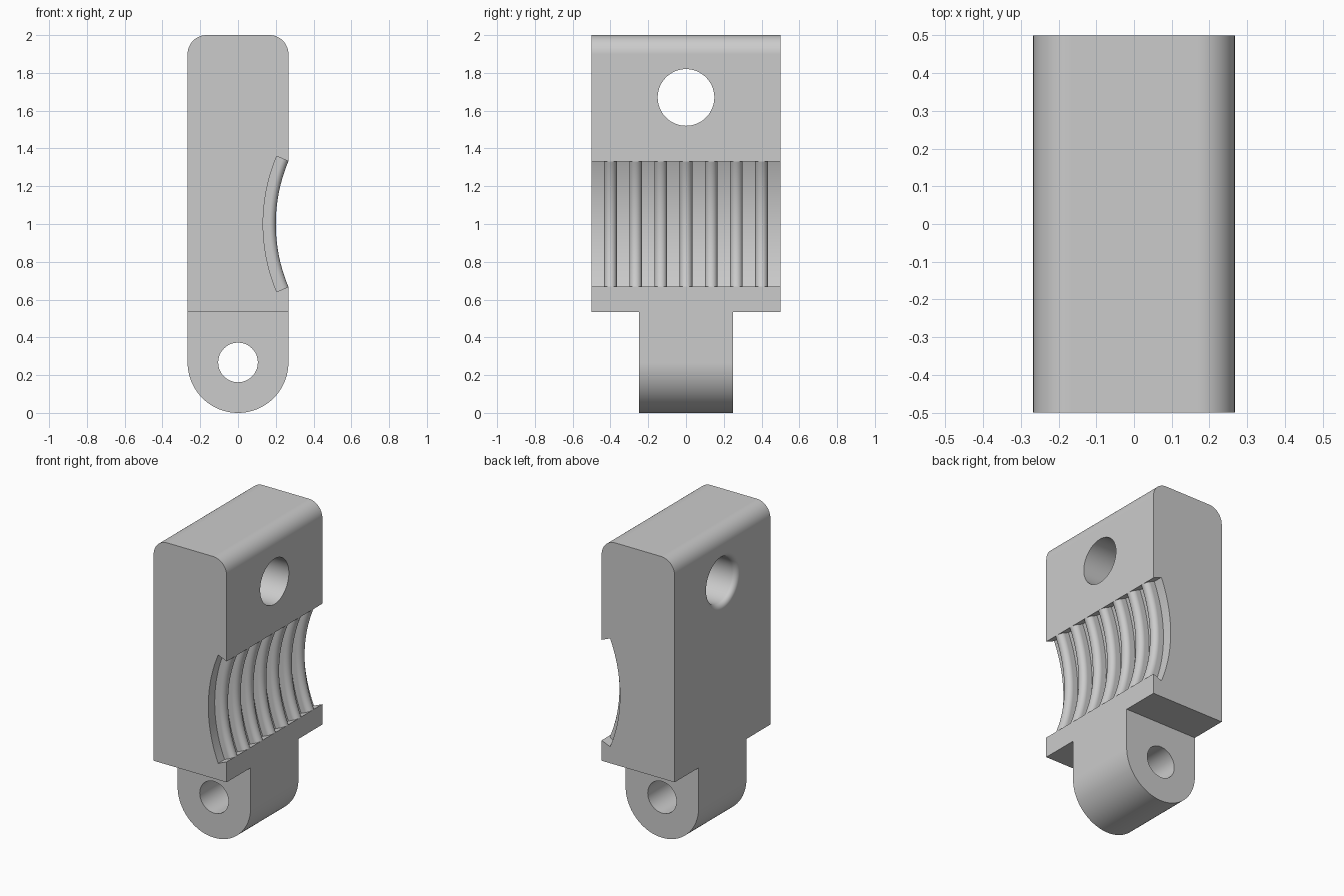
import bpy, bmesh, math
from mathutils import Vector

cube = bpy.data.objects.get("Cube")
if cube:
    bpy.data.objects.remove(cube, do_unlink=True)

HALF_W, HALF_D, TOP = 0.267, 0.5, 2.0      # block half width, half depth, height
SHOULDER = 0.533                           # underside of the block
CORNER = 0.1                               # top corner radius
ARC_X, ARC_Z, R_IN, R_OUT = 1.057, 1.0, 0.857, 0.924   # clamp groove
ARC_END = math.acos((ARC_X - HALF_W) / R_IN)
RIB, PITCH, RIBS = 0.0333, 0.1333, 7       # rib half width, spacing, count
FILLET = 0.033                             # rim rounding of the bolt hole

grey = bpy.data.materials.new("plain grey")
grey.use_nodes = True
grey.diffuse_color = (0.6, 0.6, 0.6, 1)
grey.node_tree.nodes["Principled BSDF"].inputs["Base Color"].default_value = (0.6, 0.6, 0.6, 1)


def arc(cx, cz, r, a0, a1, n):
    """Points on an arc, angles in radians."""
    angles = [a0 + (a1 - a0) * i / n for i in range(n + 1)]
    return [(cx + r * math.cos(a), cz + r * math.sin(a)) for a in angles]


def finish(name, bm):
    bmesh.ops.recalc_face_normals(bm, faces=bm.faces)
    mesh = bpy.data.meshes.new(name)
    bm.to_mesh(mesh)
    bm.free()
    mesh.materials.append(grey)
    obj = bpy.data.objects.new(name, mesh)
    bpy.context.collection.objects.link(obj)
    return obj


def loft(name, rings):
    """Skin closed rings of equal size and cap both ends."""
    bm = bmesh.new()
    loops = [[bm.verts.new(p) for p in ring] for ring in rings]
    for a, b in zip(loops, loops[1:]):
        for i in range(len(a)):
            j = (i + 1) % len(a)
            bm.faces.new((a[i], a[j], b[j], b[i]))
    bm.faces.new(loops[0])
    bm.faces.new(loops[-1])
    return finish(name, bm)


def extrude(name, profile, half):
    return loft(name, [[(x, y, z) for x, z in profile] for y in (-half, half)])


def boolean(target, tool, operation):
    mod = target.modifiers.new(operation.title(), "BOOLEAN")
    mod.operation, mod.solver, mod.object = operation, "EXACT", tool
    bpy.context.view_layer.objects.active = target
    bpy.ops.object.modifier_apply(modifier=mod.name)
    bpy.data.objects.remove(tool, do_unlink=True)


def smooth(obj):
    bpy.ops.object.select_all(action="DESELECT")
    obj.select_set(True)
    bpy.context.view_layer.objects.active = obj
    bpy.ops.object.shade_smooth_by_angle(angle=math.radians(30))
    obj.modifiers.new("Flat faces", "WEIGHTED_NORMAL").keep_sharp = True


# Clamp block: rounded top, arched groove with radial end walls
pi = math.pi
lip = ARC_Z + R_IN * math.sin(ARC_END)
profile = [(-HALF_W, SHOULDER), (HALF_W, SHOULDER), (HALF_W, 2 * ARC_Z - lip)]
profile += arc(ARC_X, ARC_Z, R_OUT, pi + ARC_END, pi - ARC_END, 40)
profile += [(HALF_W, lip)]
profile += arc(HALF_W - CORNER, TOP - CORNER, CORNER, 0, pi / 2, 12)
profile += arc(CORNER - HALF_W, TOP - CORNER, CORNER, pi / 2, pi, 12)
block = extrude("clamp_block", profile, HALF_D)

# Hinge lug, joined to the block
lug_profile = arc(0, HALF_W, HALF_W, pi, 2 * pi, 48) + [(HALF_W, SHOULDER + 0.03), (-HALF_W, SHOULDER + 0.03)]
boolean(block, extrude("hinge_lug", lug_profile, HALF_D / 2), "UNION")

# Hinge pin hole
boolean(block, extrude("pin_cutter", arc(0, HALF_W, 0.105, 0, 2 * pi, 48)[:-1], HALF_D), "DIFFERENCE")

# Bolt hole, rounded at the rim on the plain side
stations = [(0.4, 0.15)]
stations += arc(FILLET - HALF_W, 0.15 + FILLET, FILLET, -pi / 2, -pi, 8)
stations += [(-0.4, 0.15 + FILLET)]
bolt_rings = [[(x, y, z) for y, z in arc(0, 1.67, r, 0, 2 * pi, 64)[:-1]] for x, r in stations]
boolean(block, loft("bolt_cutter", bolt_rings), "DIFFERENCE")
smooth(block)

# Round-topped gripping ribs swept along the groove
section = [(-RIB, R_OUT + 0.01)] + arc(0, -R_IN - RIB, RIB, pi, 0, 14) + [(RIB, R_OUT + 0.01)]
section = [(y, abs(r)) for y, r in section]
for k in range(RIBS):
    y0 = (k - RIBS // 2) * PITCH
    rings = []
    for i in range(41):
        a = pi + ARC_END * (i / 20 - 1)
        rings.append([(ARC_X + r * math.cos(a), y0 + y, ARC_Z + r * math.sin(a)) for y, r in section])
    smooth(loft(f"grip_rib_{k + 1}", rings))
